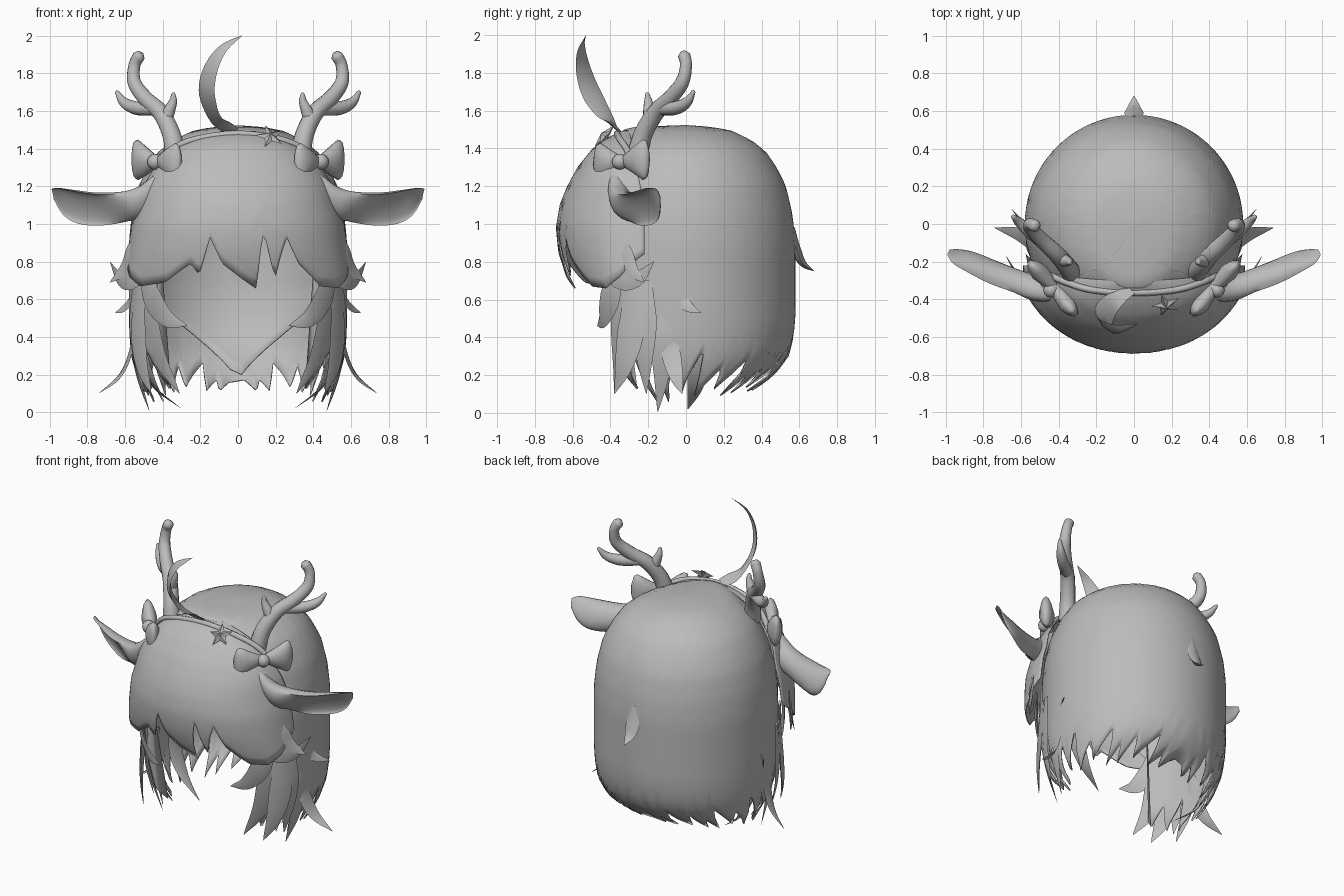
import bpy, bmesh, math, random
from mathutils import Vector

random.seed(4)
cube = bpy.data.objects.get("Cube")
if cube:
    bpy.data.objects.remove(cube)

grey = bpy.data.materials.new("plain_grey")
grey.use_nodes = True
grey.diffuse_color = (0.5, 0.5, 0.5, 1)
grey.node_tree.nodes["Principled BSDF"].inputs["Base Color"].default_value = (0.5, 0.5, 0.5, 1)


def finish(name, bm, angle=50):
    bmesh.ops.remove_doubles(bm, verts=bm.verts, dist=0.0004)
    bmesh.ops.recalc_face_normals(bm, faces=bm.faces)
    me = bpy.data.meshes.new(name)
    bm.to_mesh(me)
    bm.free()
    ob = bpy.data.objects.new(name, me)
    bpy.context.collection.objects.link(ob)
    me.materials.append(grey)
    bpy.ops.object.select_all(action='DESELECT')
    ob.select_set(True)
    bpy.context.view_layer.objects.active = ob
    bpy.ops.object.shade_smooth_by_angle(angle=math.radians(angle))
    return ob


def loft(name, rings, closed=True, **kw):
    """Bridge equal-length rings of points; closed rings are capped."""
    bm = bmesh.new()
    vs = [[bm.verts.new(p) for p in r] for r in rings]
    n = len(vs[0])
    for a, b in zip(vs, vs[1:]):
        for i in range(n if closed else n - 1):
            j = (i + 1) % n
            bm.faces.new((a[i], a[j], b[j], b[i]))
    if closed:
        bm.faces.new(vs[0])
        bm.faces.new(vs[-1])
    return finish(name, bm, **kw)


def sheet(name, rings):
    """Thin open sheet of hair."""
    ob = loft(name, rings, closed=False, angle=60)
    mod = ob.modifiers.new("thickness", 'SOLIDIFY')
    mod.thickness, mod.offset = 0.008, 0


def lerp(table, x):
    """Piecewise linear lookup in a list of (x, value) sorted by x."""
    if x <= table[0][0]:
        return table[0][1]
    for (a, p), (b, q) in zip(table, table[1:]):
        if x <= b:
            return p + (q - p) * (x - a) / (b - a)
    return table[-1][1]


def spline(pts, steps):
    """Catmull-Rom samples through points of any dimension."""
    P = [Vector(p) for p in pts]
    P = [P[0] * 2 - P[1]] + P + [P[-1] * 2 - P[-2]]
    out = []
    for i in range(1, len(P) - 2):
        a, b, c, d = P[i - 1:i + 3]
        for k in range(steps):
            t = k / steps
            out.append((b * 2 + (c - a) * t + (a * 2 - b * 5 + c * 4 - d) * t * t
                        + (b * 3 - a - c * 3 + d) * t ** 3) / 2)
    return out + [P[-2]]


def flip(pts, s):
    return [(p[0] * s,) + tuple(p[1:]) for p in pts]


def lock(name, pts, width, normal=None, bulge=0.18, start=0.6):
    """Tapered hair lock with a flat diamond section."""
    c = spline(pts, 5)
    rings = []
    for i, p in enumerate(c):
        t = i / (len(c) - 1)
        tan = (c[min(i + 1, len(c) - 1)] - c[max(i - 1, 0)]).normalized()
        nor = Vector(normal) if normal else Vector((p.x, p.y, 0))
        side = tan.cross(nor).normalized()
        out = side.cross(tan)
        w = width * (start + (1 - start) * t / 0.35 if t < 0.35 else 1 - ((t - 0.35) / 0.65) ** 1.6) + 0.001
        rings.append([p + side * w, p + out * w * bulge, p - side * w, p - out * w * bulge])
    return loft(name, rings, angle=70)


def tube(name, pts, sides=12):
    """Round tube through (x, y, z, radius) points."""
    c = spline(pts, 6)
    rings = []
    for i, q in enumerate(c):
        p = q.xyz
        tan = (c[min(i + 1, len(c) - 1)].xyz - c[max(i - 1, 0)].xyz).normalized()
        u = tan.cross(Vector((0.2, 1, 0.1))).normalized()
        v = tan.cross(u)
        ang = [k * math.tau / sides for k in range(sides)]
        rings.append([p + (u * math.cos(a) + v * math.sin(a)) * q.w for a in ang])
    rings.append([p + (r - p) * 0.5 + tan * q.w * 0.6 for r in rings[-1]])
    return loft(name, rings, angle=60)


# Back hair: rounded shell, open under the fringe, with a ragged hem
R = [(0.08, 0.28), (0.13, 0.37), (0.2, 0.465), (0.3, 0.54), (0.4, 0.565), (0.5, 0.575), (0.9, 0.575), (1.05, 0.56),
     (1.2, 0.525), (1.3, 0.475), (1.38, 0.42), (1.44, 0.345), (1.49, 0.24), (1.51, 0.14), (1.52, 0.0)]
BROW = [(1.3, 1.0), (1.44, 1.1), (1.49, 1.4), (1.51, 1.9)]


def shell_point(deg, z, scale):
    r, t = lerp(R, z), math.radians(deg)
    rx = r + 0.65 * (0.575 - r) if z < 0.5 else r
    y = r * math.cos(t) * (lerp(BROW, z) if math.cos(t) < 0 else 1)
    return Vector((rx * math.sin(t) * scale, y * scale, z))


# Uneven teeth of the hem as (angle, height), notch then tip
HEM = []
edge = 0
while edge < 131:
    step = random.uniform(7, 16)
    notch = lerp([(0, 0.22), (60, 0.26), (100, 0.36), (131, 0.42)], edge) + random.uniform(-0.06, 0.06)
    tip = lerp([(0, 0.11), (60, 0.09), (95, 0.03), (131, 0.12)], edge) + random.uniform(-0.02, 0.04)
    HEM += [(edge, notch), (edge + step * 0.75, max(tip, 0.01))]
    edge += step


def hem(deg):
    return lerp(HEM, abs(deg)) if abs(deg) < 131 else 1.0


def hair_shell(name, degs, hem_fn, scale, top, rows=30):
    rings = []
    for k in range(rows + 1):
        f = math.cos(k / rows * math.pi / 2)
        ring = []
        for d in degs:
            z = hem_fn(d) + (top - hem_fn(d)) * f
            # teeth sweep towards the front near the hem
            sweep = 7 * max(0, 0.35 - z) / 0.35 if abs(d) < 131 else 0
            ring.append(shell_point(d + math.copysign(sweep, d), z, lerp(scale, z)))
        rings.append(ring)
    sheet(name, rings)


hair_shell("back_hair", [i * 1.5 for i in range(-120, 121)], hem, [(0, 1.0)], 1.52)
# Lining that curls under the nape
hair_shell("inner_hair", [i * 4 for i in range(-30, 31)], lambda d: 0.2 + abs(d) * 0.0075,
           [(0.2, 0.65), (0.35, 0.84), (0.5, 0.92), (0.65, 0.96)], 1.44)

# Fringe: bulging sheet from the headband down to pointed ends
FRONT = [(0.65, 0.585), (0.72, 0.63), (0.85, 0.672), (0.98, 0.685), (1.1, 0.665), (1.2, 0.625),
         (1.3, 0.57), (1.4, 0.49), (1.45, 0.42), (1.49, 0.34)]
HALF = [(0.65, 0.61), (0.8, 0.59), (1.0, 0.56), (1.2, 0.5), (1.3, 0.44), (1.4, 0.335), (1.45, 0.23), (1.49, 0.1)]
ENDS = [(-90, 0.84), (-72, 0.72), (-58, 0.67), (-40, 0.69), (-25, 0.79), (-20, 0.73), (-15, 0.93), (-8, 0.79),
        (2, 0.71), (9, 0.66), (12, 0.86), (14, 0.96), (19, 0.71), (23, 0.84), (27, 0.93), (33, 0.79),
        (46, 0.67), (60, 0.66), (74, 0.72), (90, 0.84)]
rings = []
for k in range(25):
    f = math.cos(k / 24 * math.pi / 2)
    ring = []
    for i in range(-60, 61):
        d = i * 1.5
        z = lerp(ENDS, d) + (1.49 - lerp(ENDS, d)) * f
        back = lerp([(1.1, 0.22), (1.49, 0.3)], z)
        a = math.radians(d)
        ring.append((lerp(HALF, z) * math.sin(a), -back - (lerp(FRONT, z) - back) * max(math.cos(a), 0) ** 0.88, z))
    rings.append(ring)
sheet("fringe", rings)

# Curled strand on the crown and small flick at the back
lock("crown_strand", [(-0.02, -0.35, 1.49), (-0.12, -0.42, 1.56), (-0.165, -0.5, 1.69), (-0.145, -0.545, 1.82),
                      (-0.08, -0.555, 1.93), (0.02, -0.53, 2.0)], 0.066, (-0.7, -0.7, 0.1), 0.22, 0.5)
lock("back_flick", [(0, 0.56, 0.98), (0, 0.585, 0.86), (0, 0.62, 0.79), (0, 0.68, 0.75)], 0.05, bulge=0.5)

# Headband
arch = [(0.45, -0.27, 1.30), (0.36, -0.31, 1.39), (0.22, -0.35, 1.45)]
tube("headband", [p + (0.018,) for p in flip(arch, -1) + [(0, -0.365, 1.478)] + arch[::-1]], 8)

# Star ornament on the headband
bm = bmesh.new()
cen, nor = Vector((0.17, -0.43, 1.465)), Vector((0.1, -0.7, 0.65)).normalized()
u = nor.cross(Vector((0, 0, 1))).normalized()
v = u.cross(nor)
rim = []
for k in range(10):
    a, r = k * math.pi / 5 + 0.2, 0.08 if k % 2 == 0 else 0.035
    rim.append(bm.verts.new(cen + u * r * math.sin(a) + v * r * math.cos(a)))
for depth in (0.025, -0.02):
    apex = bm.verts.new(cen + nor * depth)
    for k in range(10):
        bm.faces.new((rim[k], rim[(k + 1) % 10], apex))
finish("star_ornament", bm, 10)

for s, tag in ((1, "left"), (-1, "right")):
    # Antler with two tines
    tube(tag + "_antler", flip([(0.33, -0.26, 1.36, 0.056), (0.355, -0.225, 1.48, 0.05), (0.41, -0.16, 1.59, 0.046),
                                (0.49, -0.085, 1.665, 0.042), (0.55, -0.02, 1.75, 0.037),
                                (0.55, 0.0, 1.84, 0.032), (0.525, -0.01, 1.893, 0.033)], s))
    tube(tag + "_inner_tine", flip([(0.395, -0.185, 1.53, 0.04), (0.365, -0.195, 1.6, 0.032),
                                    (0.345, -0.2, 1.65, 0.022), (0.343, -0.205, 1.69, 0.011)], s))
    tube(tag + "_outer_tine", flip([(0.45, -0.12, 1.61, 0.036), (0.54, -0.05, 1.615, 0.036),
                                    (0.605, 0.005, 1.645, 0.027), (0.643, 0.04, 1.7, 0.011)], s))

    # Ear opening forward and down: x, y, z, half height, depth, front bulge (negative is cupped)
    stations = [(0.34, -0.33, 1.27, 0.06, 0.05, 1), (0.42, -0.345, 1.185, 0.09, 0.07, 1),
                (0.52, -0.345, 1.115, 0.085, 0.075, 0.8), (0.62, -0.325, 1.085, 0.085, 0.085, 0.2),
                (0.75, -0.275, 1.075, 0.095, 0.08, -0.3), (0.87, -0.21, 1.09, 0.1, 0.055, -0.5),
                (0.945, -0.175, 1.12, 0.08, 0.03, -0.5), (0.985, -0.15, 1.16, 0.03, 0.01, -0.5)]
    back, rise = Vector((-0.36, 0.77, 0.52)), Vector((0.2, -0.42, 0.88))
    rings = []
    for x, y, z, h, d, c in spline(stations, 3):
        ring = []
        for k in range(20):
            a = k * math.tau / 20
            w = d * math.sin(a) * (1 if math.sin(a) > 0 else c)
            p = Vector((x, y, z)) + back * w + rise * h * math.cos(a)
            ring.append((s * p.x, p.y, p.z))
        rings.append(ring)
    loft(tag + "_ear", rings, angle=60)

    # Bow: two flared lobes and a knot
    mid, along = Vector((0.425, -0.335, 1.33)), Vector((0.66, 0.75, 0.06)).normalized()
    out = Vector((0.75, -0.66, 0.15)).normalized()
    for e, part in ((1, "back"), (-1, "front")):
        rings = []
        for dist, h, w in ((0.0, 0.025, 0.025), (0.05, 0.05, 0.04), (0.11, 0.085, 0.05),
                           (0.15, 0.108, 0.04), (0.172, 0.1, 0.028), (0.19, 0.04, 0.012)):
            ring = []
            for k in range(14):
                a = k * math.tau / 14
                p = mid + along * e * dist + out * (w * math.sin(a) + 0.05 * dist)
                ring.append((p.x * s, p.y, p.z + h * math.cos(a)))
            rings.append(ring)
        loft(f"{tag}_bow_{part}_lobe", rings, angle=60)
    bm = bmesh.new()
    bmesh.ops.create_uvsphere(bm, u_segments=12, v_segments=8, radius=0.042)
    bmesh.ops.translate(bm, verts=bm.verts, vec=((mid.x + 0.015) * s, mid.y - 0.015, mid.z))
    finish(tag + "_bow_knot", bm)

    # Loose side locks: name, path, half width
    for name, pts, w in (
        ("fringe_flick", [(0.44, -0.46, 0.82), (0.55, -0.36, 0.72), (0.625, -0.26, 0.71), (0.68, -0.17, 0.8)], 0.06),
        ("fringe_tail", [(0.5, -0.4, 0.95), (0.56, -0.34, 0.85), (0.605, -0.29, 0.76), (0.68, -0.22, 0.69)], 0.06),
        ("cheek_flick", [(0.5, -0.36, 0.82), (0.46, -0.4, 0.62), (0.38, -0.44, 0.5), (0.27, -0.47, 0.46)], 0.07),
        ("cheek_lock", [(0.5, -0.31, 0.8), (0.48, -0.33, 0.55), (0.42, -0.35, 0.3), (0.31, -0.38, 0.1)], 0.08),
        ("jaw_lock", [(0.52, -0.28, 0.7), (0.53, -0.29, 0.45), (0.51, -0.33, 0.25), (0.46, -0.38, 0.1)], 0.08),
        ("ear_lock", [(0.54, -0.22, 0.7), (0.55, -0.22, 0.5), (0.54, -0.22, 0.3), (0.5, -0.21, 0.1)], 0.07),
        ("side_lock", [(0.55, -0.13, 0.6), (0.56, -0.13, 0.4), (0.53, -0.13, 0.2), (0.47, -0.15, 0.005)], 0.06),
        ("outer_lock", [(0.55, -0.1, 0.5), (0.57, -0.08, 0.32), (0.63, -0.05, 0.19), (0.74, -0.02, 0.1)], 0.05),
        ("inner_lock", [(0.55, 0.08, 0.5), (0.53, 0.07, 0.3), (0.45, 0.05, 0.14), (0.3, 0.01, 0.02)], 0.06),
        ("side_flick", [(0.56, -0.06, 0.62), (0.58, -0.01, 0.58), (0.61, 0.03, 0.55), (0.65, 0.08, 0.53)], 0.03),
    ):
        lock(f"{tag}_{name}", flip(pts, s), w)
